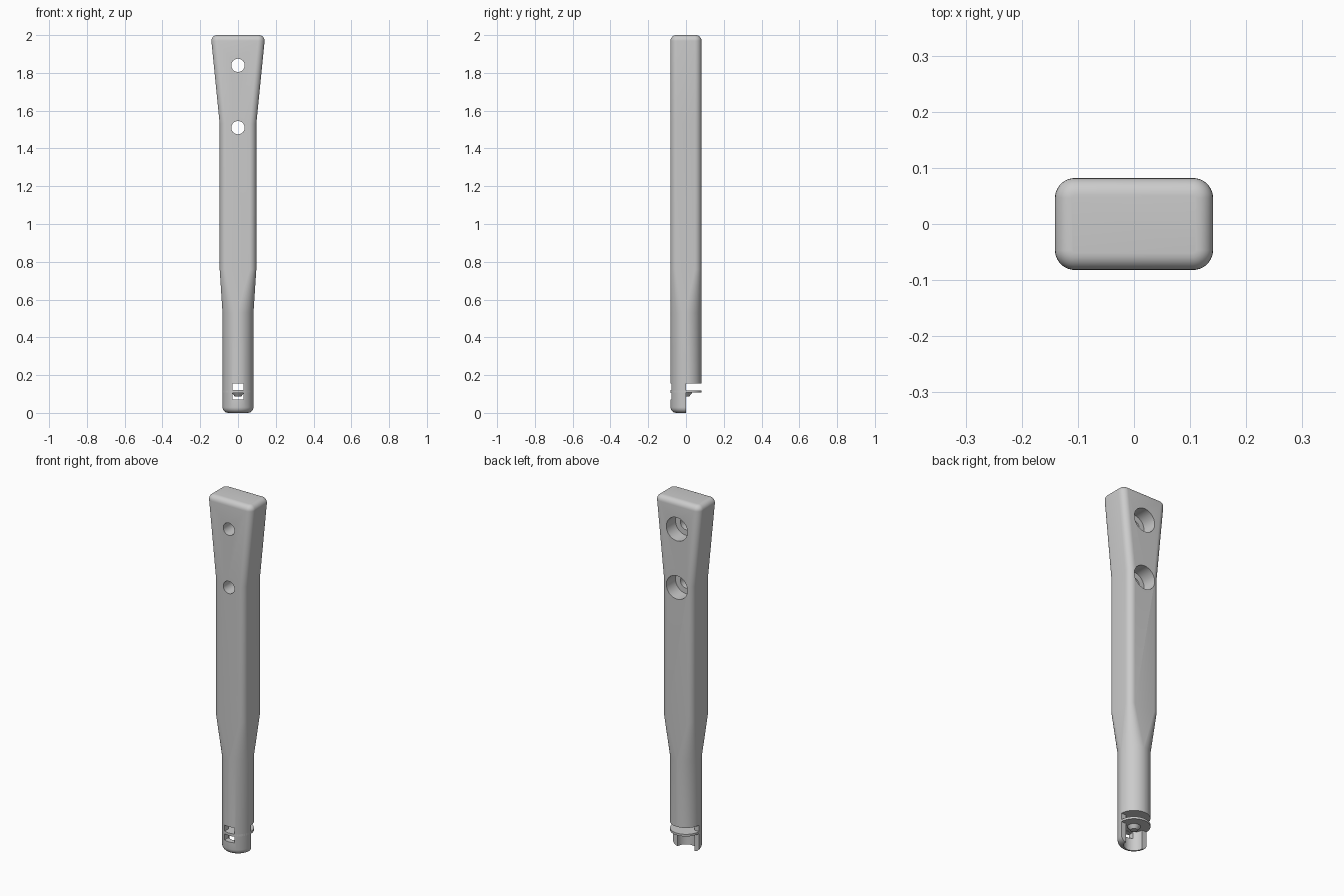
import bpy, bmesh, math
from mathutils import Matrix

if "Cube" in bpy.data.objects:
    bpy.data.objects.remove(bpy.data.objects["Cube"])

grey = bpy.data.materials.new("matte grey")
grey.use_nodes = True
grey.diffuse_color = (0.6, 0.6, 0.6, 1)
grey.node_tree.nodes["Principled BSDF"].inputs["Base Color"].default_value = (0.6, 0.6, 0.6, 1)

R = 0.082        # shaft radius and half depth
CORNER = 0.036   # grip corner radius
SEG = 10         # segments per rounded corner


def make_object(name, bm):
    bmesh.ops.recalc_face_normals(bm, faces=bm.faces)
    mesh = bpy.data.meshes.new(name)
    bm.to_mesh(mesh)
    bm.free()
    mesh.materials.append(grey)
    obj = bpy.data.objects.new(name, mesh)
    bpy.context.collection.objects.link(obj)
    return obj


def section(half_x, half_y, radius, z):
    """Rounded rectangle outline; becomes a circle when all sizes match."""
    points = []
    signs = ((1, 1), (-1, 1), (-1, -1), (1, -1))
    for q, (sx, sy) in enumerate(signs):
        for i in range(SEG + 1):
            # slightly short arcs keep neighbouring corners apart
            a = math.pi / 2 * (q + (i + 0.25) / (SEG + 0.5))
            points.append((sx * (half_x - radius) + radius * math.cos(a),
                           sy * (half_y - radius) + radius * math.sin(a), z))
    return points


def loft(name, sections):
    bm = bmesh.new()
    rings = [[bm.verts.new(p) for p in s] for s in sections]
    n = len(rings[0])
    for low, high in zip(rings, rings[1:]):
        for i in range(n):
            j = (i + 1) % n
            bm.faces.new((low[i], low[j], high[j], high[i]))
    bm.faces.new(rings[0][::-1])
    bm.faces.new(rings[-1])
    return make_object(name, bm)


def cone(name, r1, r2, start, end, axis="Z", x=0, y=0, z=0):
    """Cone or cylinder from start to end along the axis."""
    bm = bmesh.new()
    bmesh.ops.create_cone(bm, cap_ends=True, segments=48, radius1=r1, radius2=r2,
                          depth=end - start,
                          matrix=Matrix.Translation((0, 0, (start + end) / 2)))
    if axis == "Y":
        bm.transform(Matrix.Rotation(-math.pi / 2, 4, "X"))
    bm.transform(Matrix.Translation((x, y, z)))
    return make_object(name, bm)


def box(name, lo, hi):
    bm = bmesh.new()
    bmesh.ops.create_cube(bm, size=1)
    for v in bm.verts:
        v.co = [l + (c + 0.5) * (h - l) for l, h, c in zip(lo, hi, v.co)]
    return make_object(name, bm)


def cut(target, cutter):
    cutter.hide_render = True
    cutter.hide_set(True)
    mod = target.modifiers.new(cutter.name, "BOOLEAN")
    mod.operation = "DIFFERENCE"
    mod.solver = "EXACT"
    mod.object = cutter
    bpy.context.view_layer.objects.active = target
    bpy.ops.object.modifier_apply(modifier=mod.name)
    bpy.data.objects.remove(cutter)


# Handle: round shaft, flattened grip, flared end with soft rim
sections = []
FILLET = 0.03
for k in range(6):
    a = math.pi / 2 * k / 5
    r = R - FILLET * (1 - math.sin(a))
    sections.append(section(r, r, r, FILLET * (1 - math.cos(a))))
sections.append(section(R, R, R, 0.53))
sections.append(section(0.097, R, CORNER, 0.76))
sections.append(section(0.097, R, CORNER, 1.53))
for k in range(7):
    a = math.pi / 2 * k / 6
    inset = FILLET * (1 - math.cos(a))
    sections.append(section(0.141 - inset, R - inset, CORNER - inset,
                            2 - FILLET * (1 - math.sin(a))))
handle = loft("handle", sections)

# Screw holes with counterbores in the back
for z in (1.84, 1.51):
    cut(handle, cone("screw_hole", 0.035, 0.035, -0.2, 0.2, "Y", z=z))
    cut(handle, cone("counterbore", 0.066, 0.066, 0.0, 0.2, "Y", z=z))

# Open socket at the tip: back half removed, channel and front windows
cut(handle, box("back_opening", (-0.2, 0, -0.1), (0.2, 0.2, 0.155)))
cut(handle, cone("socket_channel", 0.052, 0.052, -0.1, 0.155))
for low, high in ((0.07, 0.105), (0.12, 0.155)):
    cut(handle, box("front_window", (-0.03, -0.2, low), (0.03, 0, high)))

# Retaining disc with a tapered hub underneath
disc = cone("retaining_disc", R, R, 0.107, 0.119)
hub = cone("disc_hub", 0.018, 0.034, 0.088, 0.108)

for obj in (handle, disc, hub):
    bpy.ops.object.select_all(action="DESELECT")
    obj.select_set(True)
    bpy.context.view_layer.objects.active = obj
    bpy.ops.object.shade_smooth_by_angle(angle=math.radians(30))
